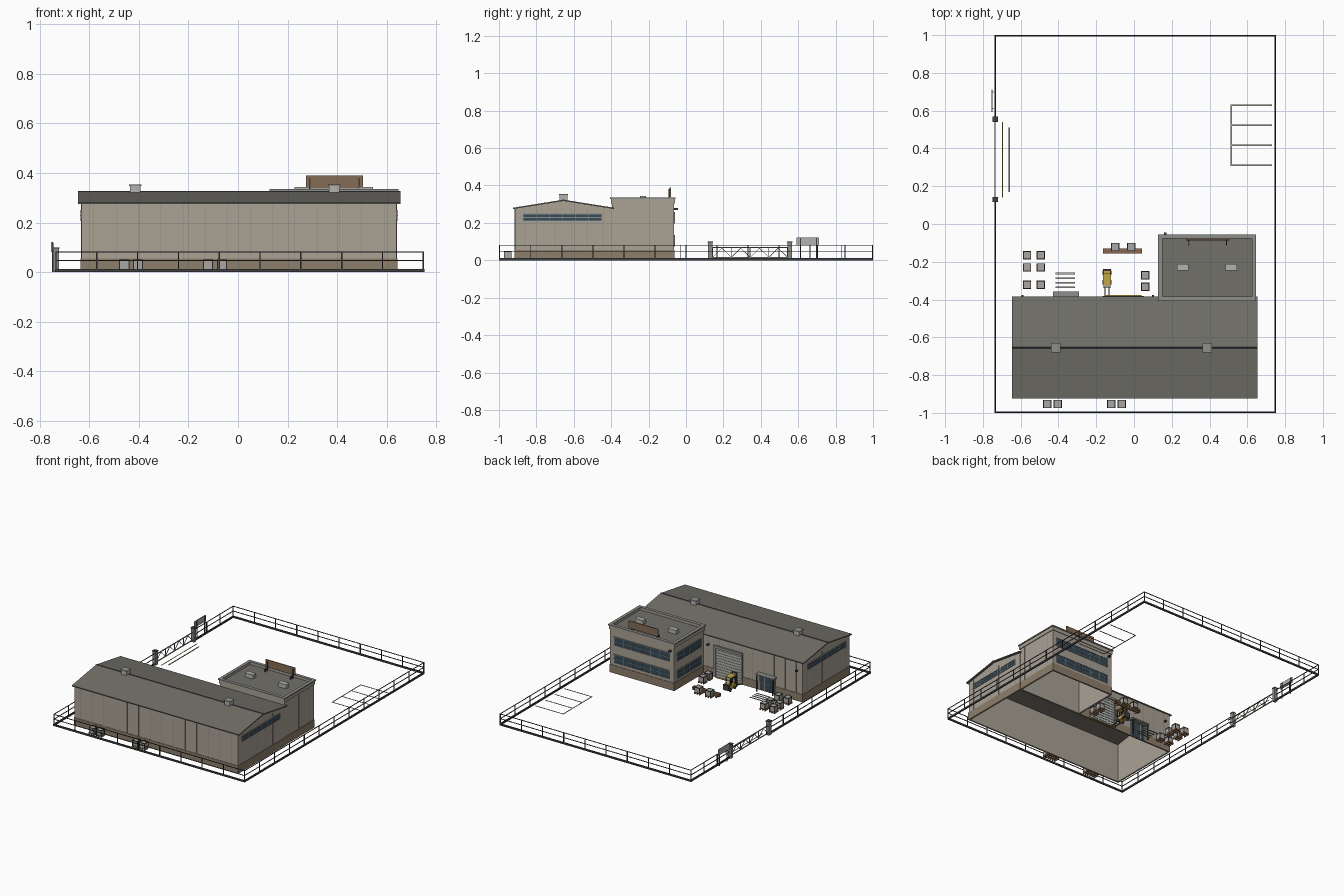
import bpy, bmesh, math
from mathutils import Matrix, Vector

if "Cube" in bpy.data.objects:
    bpy.data.objects.remove(bpy.data.objects["Cube"])


def material(name, rgb):
    m = bpy.data.materials.new(name)
    m.diffuse_color = (*rgb, 1)
    m.use_nodes = True
    m.node_tree.nodes["Principled BSDF"].inputs["Base Color"].default_value = m.diffuse_color
    return m


WALL = material("wall_tan", (0.40, 0.36, 0.30))
PLINTH = material("plinth_brown", (0.27, 0.21, 0.15))
ROOF = material("roof_dark", (0.17, 0.16, 0.14))
TRIM = material("trim_grey", (0.27, 0.27, 0.26))
LIGHT = material("light_grey", (0.45, 0.45, 0.44))
DARK = material("dark_metal", (0.05, 0.05, 0.055))
GLASS = material("glass_blue", (0.035, 0.07, 0.10))
WOOD = material("wood", (0.25, 0.14, 0.08))
SIGN = material("sign_brown", (0.23, 0.15, 0.09))
YELLOW = material("yellow", (0.55, 0.38, 0.06))
CRATE = material("crate_grey", (0.40, 0.39, 0.36))


def finish(name, bm, mat):
    bmesh.ops.recalc_face_normals(bm, faces=bm.faces)
    me = bpy.data.meshes.new(name)
    bm.to_mesh(me)
    bm.free()
    me.materials.append(mat)
    ob = bpy.data.objects.new(name, me)
    bpy.context.collection.objects.link(ob)
    return ob


def boxes(name, items, mat):
    """One object from boxes given as (x0, x1, y0, y1, z0, z1)."""
    bm = bmesh.new()
    for x0, x1, y0, y1, z0, z1 in items:
        m = Matrix.Translation(((x0 + x1) / 2, (y0 + y1) / 2, (z0 + z1) / 2))
        bmesh.ops.create_cube(bm, size=1, matrix=m @ Matrix.Diagonal((x1 - x0, y1 - y0, z1 - z0, 1)))
    return finish(name, bm, mat)


def prisms(name, profiles, spans, mat):
    """Extrude y-z profiles along x over each span."""
    bm = bmesh.new()
    for prof in profiles:
        for x0, x1 in spans:
            f = bm.faces.new([bm.verts.new((x0, y, z)) for y, z in prof])
            ext = bmesh.ops.extrude_face_region(bm, geom=[f])
            bmesh.ops.translate(bm, vec=(x1 - x0, 0, 0),
                                verts=[v for v in ext["geom"] if isinstance(v, bmesh.types.BMVert)])
    return finish(name, bm, mat)


def ring(x0, x1, y0, y1, z0, z1, t):
    return [(x0, x1, y0, y0 + t, z0, z1), (x0, x1, y1 - t, y1, z0, z1),
            (x0, x0 + t, y0 + t, y1 - t, z0, z1), (x1 - t, x1, y0 + t, y1 - t, z0, z1)]


def steps(a, b, n):
    return [a + (b - a) * i / n for i in range(n + 1)]


# Warehouse shell, open underneath
X0, X1, Y0, Y1, RY = -0.632, 0.64, -0.915, -0.393, -0.655
boxes("warehouse_long_walls", [(X0, X1, Y0, Y0 + .008, 0, .278), (X0, X1, Y1 - .008, Y1, 0, .278)], WALL)
gable = [(Y0, 0), (Y1, 0), (Y1, .278), (RY, .318), (Y0, .278)]
prisms("warehouse_gable_walls", [gable], [(X0, X0 + .008), (X1 - .008, X1)], WALL)
boxes("warehouse_plinth", ring(X0 - .003, X1 + .003, Y0 - .003, Y1 + .003, 0, .055, .006), PLINTH)
seams = [(x - .001, x + .001, Y0 - .002, Y0, .055, .276) for x in steps(X0 + .05, X1 - .05, 13)]
seams += [(x - .001, x + .001, Y1, Y1 + .002, .055, .276) for x in steps(X0 + .05, .1, 8)]
seams += [(x - .001, x + .001, y - .001, y + .001, .055, .276)
          for x in (X0, X1) for y in steps(Y0 + .05, Y1 - .05, 5)]
boxes("wall_panel_seams", seams, TRIM)

# Pitched roof, ridge cap and vents
roof = [(-.925, .274), (RY, .317), (-.385, .274), (-.385, .281), (RY, .324), (-.925, .281)]
prisms("pitched_roof", [roof], [(-.645, .655)], ROOF)
prisms("ridge_cap", [[(RY - .008, .3225), (RY + .008, .3225), (RY, .327)]], [(-.645, .655)], DARK)
vents, caps = [], []
for x in (-.415, .388):
    vents.append((x - .021, x + .021, RY - .021, RY + .021, .31, .348))
    caps.append((x - .025, x + .025, RY - .025, RY + .025, .348, .354))
boxes("roof_vents", vents, LIGHT)
boxes("roof_vent_caps", caps, TRIM)

# Window strips in the gables
glass, frames = [], []
for x in (X0, X1):
    glass.append((x - .003, x + .003, -.87, -.45, .212, .246))
    frames += [(x - .005, x + .005, -.872, -.448, z - .002, z + .002) for z in (.211, .229, .247)]
    frames += [(x - .004, x + .004, y - .0015, y + .0015, .211, .247) for y in steps(-.87, -.45, 6)]
boxes("gable_window_glass", glass, GLASS)
boxes("gable_window_frames", frames, TRIM)

# Office block with parapet
OX0, OX1, OY0, OY1 = .138, .637, -.395, -.065
boxes("office_walls", ring(OX0, OX1, OY0, OY1, 0, .31, .008), WALL)
boxes("office_plinth", ring(OX0 - .003, OX1 + .003, OY0, OY1 + .003, 0, .055, .006), PLINTH)
boxes("office_roof", [(OX0, OX1, OY0, OY1, .30, .315)], ROOF)
boxes("parapet", ring(.133, .642, -.402, -.06, .303, .328, .014), WALL)
boxes("parapet_coping", ring(.128, .647, -.407, -.055, .328, .336, .022), TRIM)
boxes("office_seams", [(OX1, OX1 + .002, y - .001, y + .001, .055, .303) for y in steps(-.35, -.12, 2)], TRIM)

# Office window bands on the back and left faces
glass, frames = [], []
for z0, z1 in ((.075, .132), (.198, .255)):
    glass += [(.175, .602, OY1 - .002, OY1 + .003, z0, z1), (OX0 - .003, OX0 + .002, -.36, -.1, z0, z1)]
    for z in (z0, (z0 + z1) / 2, z1):
        frames += [(.172, .605, OY1, OY1 + .005, z - .002, z + .002),
                   (OX0 - .005, OX0, -.363, -.097, z - .002, z + .002)]
    frames += [(x - .002, x + .002, OY1, OY1 + .005, z0, z1) for x in steps(.175, .602, 6)]
    frames += [(OX0 - .005, OX0, y - .002, y + .002, z0, z1) for y in steps(-.36, -.1, 4)]
boxes("office_window_glass", glass, GLASS)
boxes("office_window_frames", frames, TRIM)

# Rooftop sign panel and air units
boxes("roof_sign_panel", [(.275, .505, -.087, -.08, .338, .39)], SIGN)
boxes("roof_sign_supports", [(x - .003, x + .003, y - .003, y + .003, .312, z)
                             for x in (.29, .49) for y, z in ((-.09, .38), (-.112, .336))]
      + [(x - .002, x + .002, -.112, -.087, .333, .337) for x in (.29, .49)], DARK)
boxes("roof_air_units", [(x - .03, x + .03, -.247, -.213, .314, .344) for x in (.258, .515)], LIGHT)

# Roller door with frame and threshold
boxes("roller_door", [(-.155, .04, Y1, Y1 + .004, .004, .205)], LIGHT)
boxes("roller_door_slats", [(-.155, .04, Y1 + .003, Y1 + .006, z, z + .003) for z in steps(.02, .19, 9)], TRIM)
boxes("roller_door_frame", [(-.168, -.155, Y1, Y1 + .01, 0, .222), (.04, .053, Y1, Y1 + .01, 0, .222),
                            (-.168, .053, Y1, Y1 + .012, .205, .222)], TRIM)
boxes("door_threshold", [(-.155, .04, -.387, -.377, 0, .004)], YELLOW)

# Staff entrance with canopy and crossing
boxes("entrance_glass", [(-.415, -.305, Y1, Y1 + .005, .004, .105)], GLASS)
boxes("entrance_frame", [(x - .003, x + .003, Y1, Y1 + .008, 0, .108) for x in steps(-.417, -.303, 3)]
      + [(-.417, -.303, Y1, Y1 + .008, z, z + .004) for z in (.055, .105)], TRIM)
boxes("entrance_canopy", [(-.43, -.29, Y1, -.357, .112, .122)], TRIM)
boxes("canopy_posts", [(x - .003, x + .003, -.365, -.359, 0, .112) for x in (-.422, -.298)], DARK)
boxes("crossing_stripes", [(-.415, -.313, y - .005, y + .005, 0, .002) for y in (-.335, -.311, -.287, -.262)], LIGHT)
boxes("wall_lamps", [(x - .006, x + .006, Y1, -.376, .208, .218) for x in (-.59, .1)]
      + [(.158, .172, OY1, -.044, .27, .28)], DARK)

# Crates on pallets
spots = [(x, y) for x in (-.566, -.494) for y in (-.165, -.23, -.322)]
spots += [(.059, -.272), (.059, -.332), (-.1, -.122), (-.015, -.122)]
spots += [(x, -.953) for x in (-.459, -.404, -.121, -.065)]
crates, bands, pallets = [], [], []
for x, y in spots:
    crates.append((x - .019, x + .019, y - .019, y + .019, .013, .048))
    bands += ring(x - .0205, x + .0205, y - .0205, y + .0205, .044, .05, .003)
    bands += [(x + i * .0185 - .002, x + i * .0185 + .002, y + j * .0185 - .002, y + j * .0185 + .002, .013, .045)
              for i in (-1, 1) for j in (-1, 1)]
    pallets.append((x - .022, x + .022, y - .022, y + .022, .009, .013))
    pallets += [(x + d - .003, x + d + .003, y - .022, y + .022, 0, .009) for d in (-.018, 0, .018)]
boxes("crates", crates, CRATE)
boxes("crate_edges", bands, DARK)
boxes("pallets", pallets, WOOD)
boxes("timber_stack", [(-.165, .043, y - .006, y + .006, z, z + .008)
                       for y in (-.15, -.136) for z in (.01, .022)]
      + [(x - .005, x + .005, -.157, -.13, z, z + .01) for x in (-.14, -.06, .02) for z in (0, .016)], WOOD)

# Forklift facing the warehouse
FX = -.143
boxes("forklift_body", [(FX - .02, FX + .02, -.318, -.25, .012, .036), (FX - .018, FX + .018, -.272, -.25, .034, .052),
                        (FX - .022, FX + .022, -.325, -.262, .09, .095)], YELLOW)
boxes("forklift_counterweight_seat", [(FX - .021, FX + .021, -.252, -.238, .012, .05),
                                      (FX - .01, FX + .01, -.295, -.275, .036, .046)], DARK)
boxes("forklift_mast", [(FX + s * .017 - .003, FX + s * .017 + .003, y - .003, y + .003, z, t)
                        for s in (-1, 1) for y, z, t in ((-.334, .006, .105), (-.318, .03, .09), (-.265, .04, .09))]
      + [(FX - .018, FX + .018, -.337, -.331, z, z + .005) for z in (.02, .06, .1)]
      + [(FX + s * .011 - .003, FX + s * .011 + .003, -.383, -.334, .006, .009) for s in (-1, 1)], DARK)
bm = bmesh.new()
for sx in (-1, 1):
    for y in (-.309, -.259):
        bmesh.ops.create_cone(bm, cap_ends=True, segments=12, radius1=.012, radius2=.012, depth=.008,
                              matrix=Matrix.Translation((FX + sx * .02, y, .012)) @ Matrix.Rotation(math.pi / 2, 4, 'Y'))
finish("forklift_wheels", bm, DARK)

# Perimeter fence, broken at the gate
FX0, FX1, FY0, FY1, G0, G1 = -.735, .748, -.996, .996, .13, .555
runs = [(FX0, FX1, FY0, FY0), (FX0, FX1, FY1, FY1), (FX1, FX1, FY0, FY1), (FX0, FX0, FY0, G0), (FX0, FX0, G1, FY1)]
curb, rails = [], []
for x0, x1, y0, y1 in runs:
    curb.append((x0 - .004, x1 + .004, y0 - .004, y1 + .004, 0, .012))
    rails += [(x0 - .002, x1 + .002, y0 - .002, y1 + .002, z - .002, z + .002) for z in (.046, .08)]
    n = max(1, round((x1 - x0 + y1 - y0) / .165))
    for px, py in zip(steps(x0, x1, n), steps(y0, y1, n)):
        rails.append((px - .0025, px + .0025, py - .0025, py + .0025, .01, .082))
boxes("fence_curb", curb, DARK)
boxes("fence_rails_posts", rails, DARK)

# Sliding gate with zigzag bracing
boxes("gate_posts", [(FX0 - .012, FX0 + .012, y - .012, y + .012, 0, .095) for y in (G0, G1)], TRIM)
boxes("gate_post_caps", [(FX0 - .014, FX0 + .014, y - .014, y + .014, .095, .1) for y in (G0, G1)], DARK)
ys = steps(G0 + .012, G1 - .012, 8)
boxes("gate_frame", [(FX0 - .003, FX0 + .003, ys[0], ys[-1], z, z + .005) for z in (.012, .065)]
      + [(FX0 - .002, FX0 + .002, y - .002, y + .002, .012, .068) for y in ys[::2]], TRIM)
braces = []
for i, (a, b) in enumerate(zip(ys, ys[1:])):
    p, q = (.016, .065) if i % 2 == 0 else (.065, .016)
    braces.append([(a - .002, p), (a + .002, p), (b + .002, q), (b - .002, q)])
prisms("gate_braces", braces, [(FX0 - .002, FX0 + .002)], TRIM)

# Notice board beside the gate
boxes("notice_board", [(-.755, -.749, .592, .712, .08, .122)], LIGHT)
boxes("notice_board_posts", [(-.75, -.745, y - .003, y + .003, 0, .12) for y in (.612, .698)], DARK)

# Painted ground lines
boxes("gate_line_yellow", [(-.698, -.693, .14, .54, 0, .002)], YELLOW)
boxes("gate_line_grey", [(-.664, -.656, .17, .51, 0, .002)], TRIM)
boxes("parking_lines", [(.515, .73, y - .003, y + .003, 0, .002) for y in (.311, .417, .523, .629)]
      + [(.512, .518, .308, .632, 0, .002)], LIGHT)
